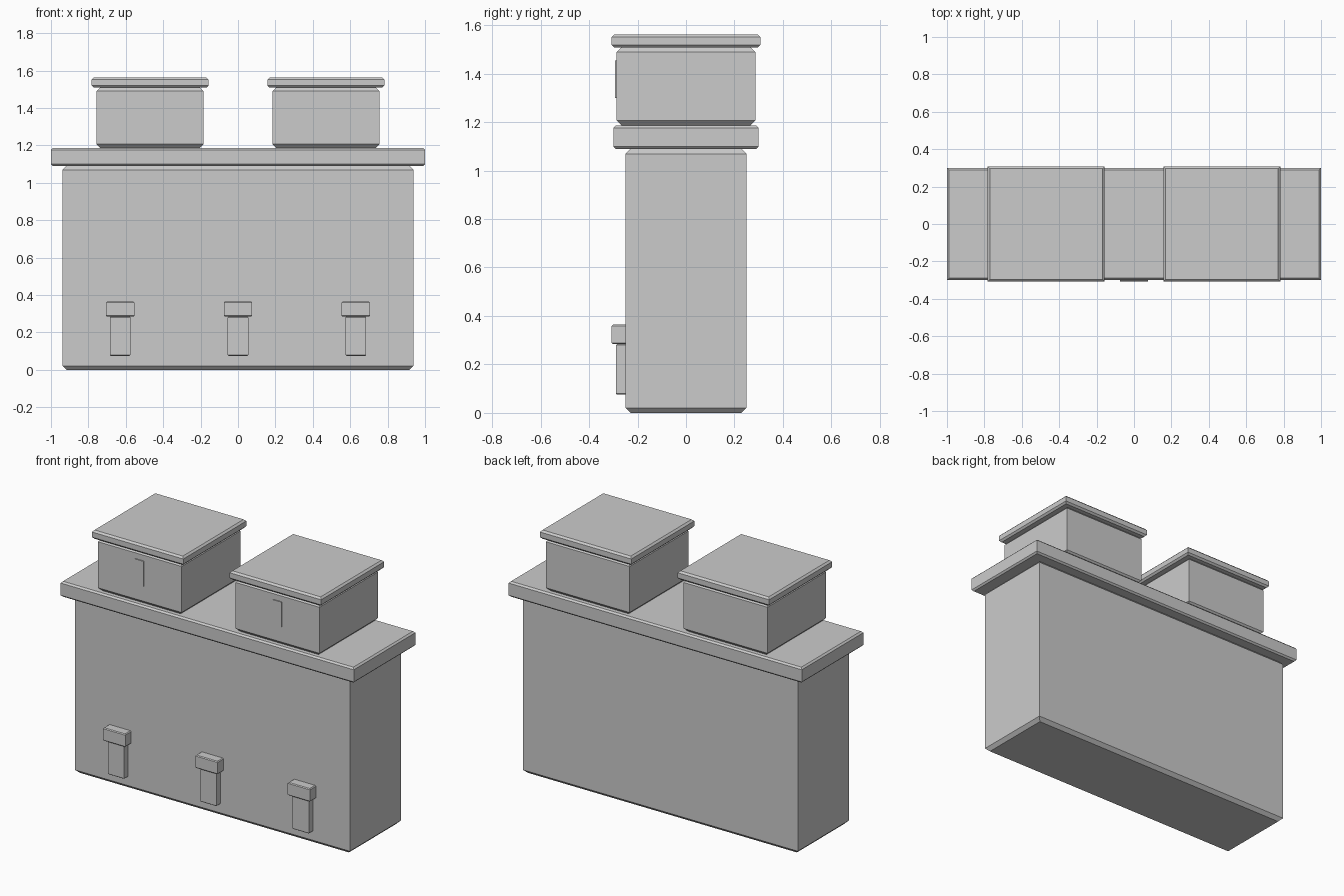
import bpy, bmesh

if "Cube" in bpy.data.objects:
    bpy.data.objects.remove(bpy.data.objects["Cube"])


def box(name, cx, hx, y0, y1, z0, z1, c=0.0):
    """Box with chamfered top and bottom rims, sharp vertical edges."""
    rings = [(z0, c), (z0 + c, 0), (z1 - c, 0), (z1, c)] if c else [(z0, 0), (z1, 0)]
    bm = bmesh.new()
    loops = []
    for z, i in rings:
        loops.append([bm.verts.new(p) for p in (
            (cx - hx + i, y0 + i, z), (cx + hx - i, y0 + i, z),
            (cx + hx - i, y1 - i, z), (cx - hx + i, y1 - i, z))])
    for a, b in zip(loops, loops[1:]):
        for k in range(4):
            n = (k + 1) % 4
            bm.faces.new((a[k], a[n], b[n], b[k]))
    bm.faces.new(loops[0][::-1])
    bm.faces.new(loops[-1])
    mesh = bpy.data.meshes.new(name)
    bm.to_mesh(mesh)
    bm.free()
    obj = bpy.data.objects.new(name, mesh)
    bpy.context.collection.objects.link(obj)
    return obj


# Main wall block and overhanging slab
box("wall_body", 0, 0.938, -0.25, 0.25, 0, 1.09, 0.021)
box("wall_slab", 0, 1.0, -0.30, 0.30, 1.09, 1.185, 0.01)

# Two turrets with caps and slit windows
for side, x in (("left", -0.47), ("right", 0.47)):
    box(f"turret_{side}", x, 0.286, -0.286, 0.286, 1.185, 1.511, 0.021)
    box(f"turret_cap_{side}", x, 0.312, -0.307, 0.307, 1.508, 1.562, 0.011)
    box(f"turret_slit_{side}", x, 0.03, -0.292, -0.27, 1.30, 1.455)

# Three small buttresses on the front
for i, x in enumerate((-0.63, 0, 0.63)):
    box(f"buttress_stem_{i}", x, 0.055, -0.288, -0.24, 0.075, 0.284, 0.004)
    box(f"buttress_head_{i}", x, 0.076, -0.307, -0.24, 0.284, 0.364, 0.005)
